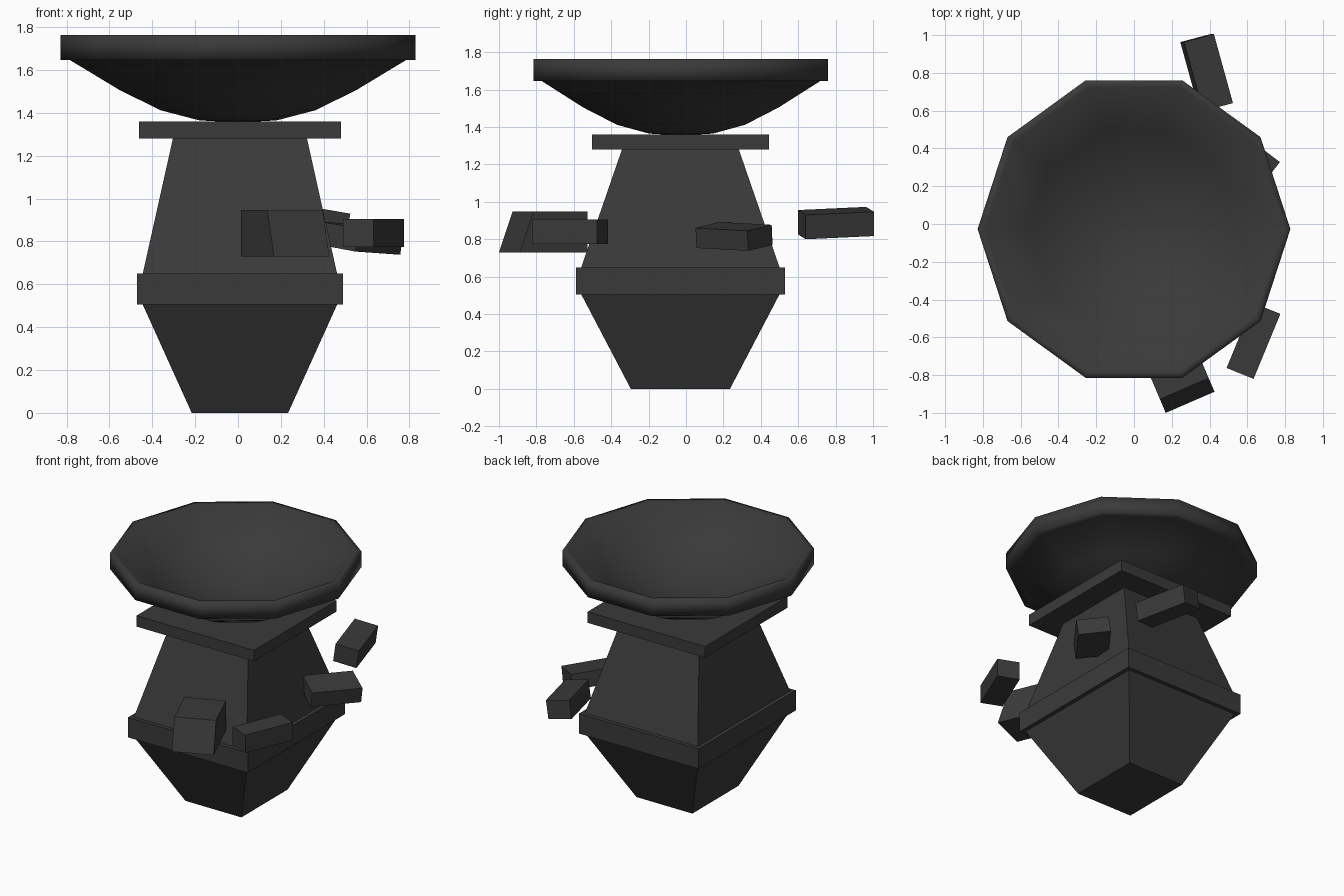
import bpy, bmesh, math
from mathutils import Vector

if "Cube" in bpy.data.objects:
    bpy.data.objects.remove(bpy.data.objects["Cube"])

CX, CY = 0.009, -0.03          # axis of the square body

stone = bpy.data.materials.new("charcoal_stone")
stone.diffuse_color = (0.042, 0.042, 0.042, 1)
stone.use_nodes = True
stone.node_tree.nodes["Principled BSDF"].inputs["Base Color"].default_value = stone.diffuse_color


def finish(name, bm, smooth=False):
    bmesh.ops.recalc_face_normals(bm, faces=bm.faces[:])
    me = bpy.data.meshes.new(name)
    bm.to_mesh(me)
    bm.free()
    me.materials.append(stone)
    for p in me.polygons:
        p.use_smooth = smooth
    ob = bpy.data.objects.new(name, me)
    bpy.context.collection.objects.link(ob)
    return ob


def hexahedron(name, low, high):
    """Closed six-sided solid from two matching rings of four points."""
    bm = bmesh.new()
    a = [bm.verts.new(p) for p in low]
    b = [bm.verts.new(p) for p in high]
    bm.faces.new(a)
    bm.faces.new(b)
    for i in range(4):
        j = (i + 1) % 4
        bm.faces.new((a[i], a[j], b[j], b[i]))
    return finish(name, bm)


def tier(name, z0, hx0, hy0, z1, hx1, hy1):
    """Rectangular body section, given half sizes at the bottom and top."""
    signs = [(-1, -1), (1, -1), (1, 1), (-1, 1)]
    return hexahedron(name,
                      [(CX + sx * hx0, CY + sy * hy0, z0) for sx, sy in signs],
                      [(CX + sx * hx1, CY + sy * hy1, z1) for sx, sy in signs])


def block(name, corner, w, l, h, taper=1.0):
    """Loose block from a corner and three edges; taper shortens the far side."""
    p, w, l, h = map(Vector, (corner, w, l, h))
    q, m = p + h, l * taper
    return hexahedron(name, [p, p + w, p + w + l, p + l],
                      [q, q + w, q + w + m, q + m])


# Square body, bottom to top
tier("lower_body", 0.0, 0.225, 0.265, 0.505, 0.4535, 0.53)
tier("middle_band", 0.505, 0.4815, 0.5585, 0.65, 0.4815, 0.5585)
tier("upper_body", 0.65, 0.4535, 0.53, 1.28, 0.313, 0.3125)
tier("top_slab", 1.28, 0.472, 0.4735, 1.36, 0.472, 0.4735)

# Ten-sided hollow dish, lathed from outer centre round the rim to inner centre
profile = [(0, 1.355), (0.18, 1.365), (0.36, 1.412), (0.55, 1.505), (0.785, 1.647),
           (0.828, 1.647), (0.828, 1.763), (0.79, 1.763), (0.55, 1.58),
           (0.36, 1.49), (0.18, 1.435), (0, 1.42)]
N = 10
bm = bmesh.new()
rings = []
for r, z in profile:
    if r == 0:
        rings.append([bm.verts.new((0, -0.027, z))] * N)
    else:
        rings.append([bm.verts.new((r * math.cos(2 * math.pi * i / N),
                                    r * math.sin(2 * math.pi * i / N) - 0.027, z))
                      for i in range(N)])
for a, b in zip(rings, rings[1:]):
    for i in range(N):
        j = (i + 1) % N
        quad = list(dict.fromkeys((a[i], a[j], b[j], b[i])))
        bm.faces.new(quad)
finish("dish", bm, smooth=True)

# Loose blocks floating around the body
block("back_block", (0.265, 0.963, 0.973), (0.158, 0.042, -0.026),
      (0.101, -0.365, -0.017), (-0.02, 0.0, -0.13))
block("right_block", (0.772, 0.328, 0.845), (-0.17, 0.13, 0.032),
      (-0.21, -0.277, 0.015), (-0.015, 0.005, -0.107))
block("front_right_block", (0.775, -0.476, 0.775), (-0.143, 0.058, 0),
      (-0.142, -0.344, 0), (0, 0, 0.13))
block("front_wedge_block", (0.014, -0.638, 0.73), (0.258, 0.112, 0),
      (0.154, -0.362, 0), (0, 0, 0.217), taper=0.8)
